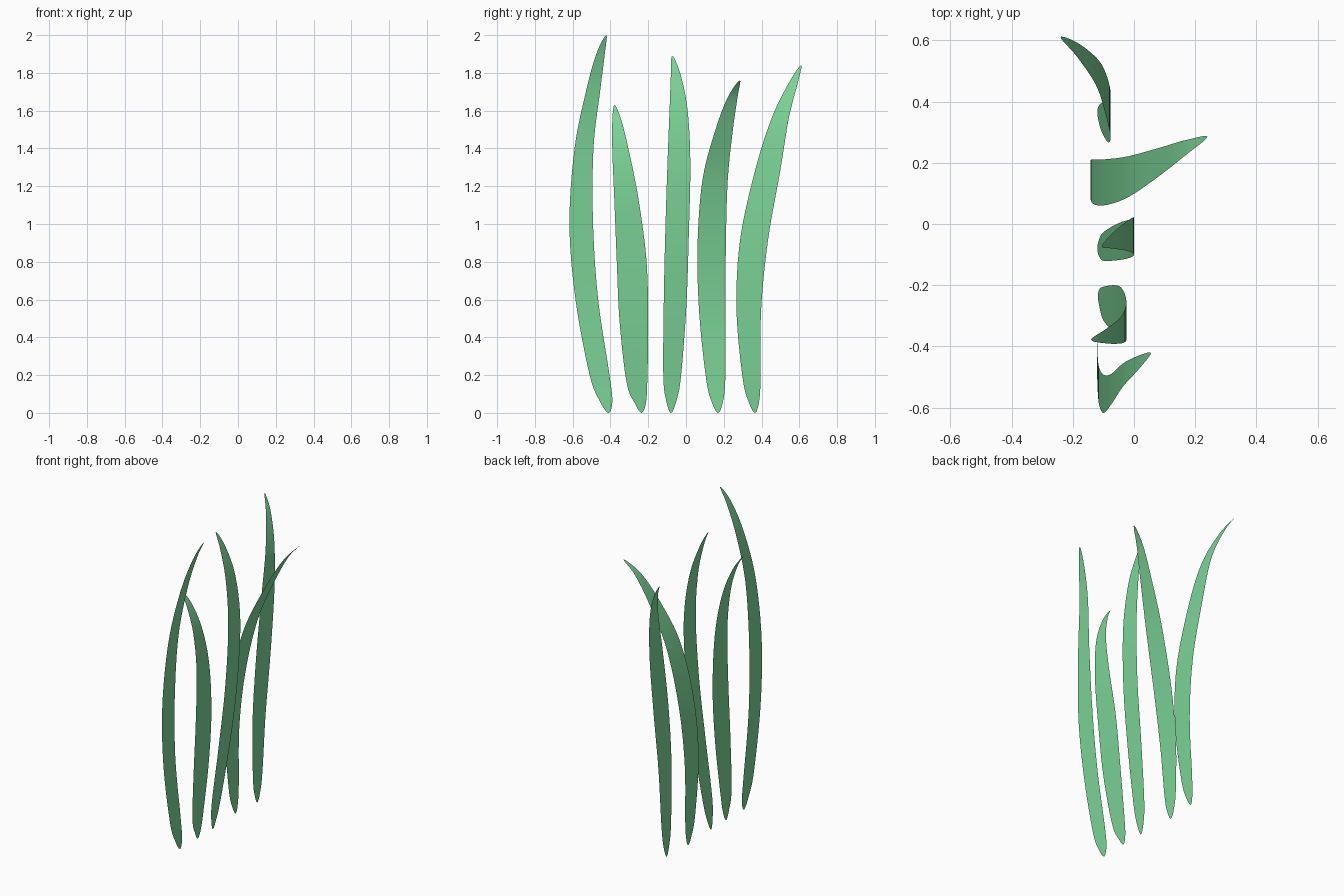
import bpy
import bmesh

default_cube = bpy.data.objects.get("Cube")
if default_cube:
    bpy.data.objects.remove(default_cube, do_unlink=True)

# Single leaf colour
leaf_green = bpy.data.materials.new("leaf_green")
leaf_colour = (0.2, 0.66, 0.31, 1)
leaf_green.diffuse_color = leaf_colour
leaf_green.use_nodes = True
shader = leaf_green.node_tree.nodes["Principled BSDF"]
shader.inputs["Base Color"].default_value = leaf_colour
shader.inputs["Roughness"].default_value = 0.8

# Heights of the blade sections, as fractions of the blade height
LEVELS = (0, .03, .1, .3, .5, .7, .85, .95, 1)
STEPS = 6      # rows between two sections
COLUMNS = 4    # quads across a blade


def catmull(a, b, c, d, t):
    """Smooth curve from b to c."""
    return 0.5 * (2 * b + (c - a) * t + (2 * a - 5 * b + 4 * c - d) * t ** 2
                  + (3 * b - a - 3 * c + d) * t ** 3)


def swap_edges(section):
    """Continue the outline past a tip, so that the tip comes out round."""
    z, front, back, x = section
    return (z, back, front, x)


def smooth_sections(sections):
    padded = [swap_edges(sections[1]), *sections, swap_edges(sections[-2])]
    rows = []
    for i in range(len(sections) - 1):
        for step in range(STEPS):
            rows.append([catmull(*values, step / STEPS)
                         for values in zip(*padded[i:i + 4])])
    rows.append(list(sections[-1]))
    return rows


def grass_blade(name, height, front, back, bend):
    """Thin leaf: front and back edge along y, bend along x, per level."""
    sections = list(zip([height * level for level in LEVELS], front, back, bend))
    rows = smooth_sections(sections)
    bm = bmesh.new()
    grid = []
    for z, near, far, x in rows:
        grid.append([bm.verts.new((x, near + (far - near) * c / COLUMNS, z))
                     for c in range(COLUMNS + 1)])
    for low, high in zip(grid, grid[1:]):
        for c in range(COLUMNS):
            bm.faces.new((low[c], low[c + 1], high[c + 1], high[c]))
    # Close the two tips to single points
    bmesh.ops.remove_doubles(bm, verts=bm.verts, dist=0.0001)
    for face in bm.faces:
        face.smooth = True
    mesh = bpy.data.meshes.new(name)
    bm.to_mesh(mesh)
    bm.free()
    mesh.materials.append(leaf_green)
    blade = bpy.data.objects.new(name, mesh)
    bpy.context.collection.objects.link(blade)
    return blade


# Tall blade at the front, leaning to the left at the top
grass_blade("front_blade", 2.0,
            front=(-.41, -.455, -.51, -.585, -.617, -.59, -.53, -.475, -.422),
            back=(-.41, -.39, -.405, -.465, -.492, -.49, -.455, -.43, -.422),
            bend=(-.12, -.12, -.12, -.115, -.1, -.075, -.035, .015, .055))

# Short blade curling to the right
grass_blade("short_blade", 1.63,
            front=(-.235, -.27, -.315, -.352, -.367, -.38, -.39, -.39, -.378),
            back=(-.235, -.213, -.205, -.2, -.21, -.253, -.302, -.342, -.378),
            bend=(-.118, -.113, -.1, -.065, -.04, -.025, -.042, -.09, -.14))

# Upright blade in the middle
grass_blade("middle_blade", 1.89,
            front=(-.08, -.103, -.12, -.118, -.11, -.098, -.087, -.08, -.073),
            back=(-.08, -.053, -.027, .002, .015, .023, .008, -.03, -.073),
            bend=(-.12, -.115, -.1, -.052, -.013, 0, -.025, -.07, -.105))

# Wide blade sweeping far to the left
grass_blade("sweeping_blade", 1.76,
            front=(.17, .138, .107, .07, .061, .087, .155, .222, .285),
            back=(.17, .194, .208, .21, .211, .221, .248, .273, .285),
            bend=(-.135, -.137, -.14, -.138, -.098, -.02, .08, .165, .24))

# Blade at the back, leaning backwards and to the right
grass_blade("back_blade", 1.84,
            front=(.365, .333, .3, .267, .287, .367, .455, .545, .61),
            back=(.365, .386, .395, .398, .435, .5, .545, .592, .61),
            bend=(-.12, -.115, -.105, -.085, -.077, -.095, -.125, -.185, -.24))
